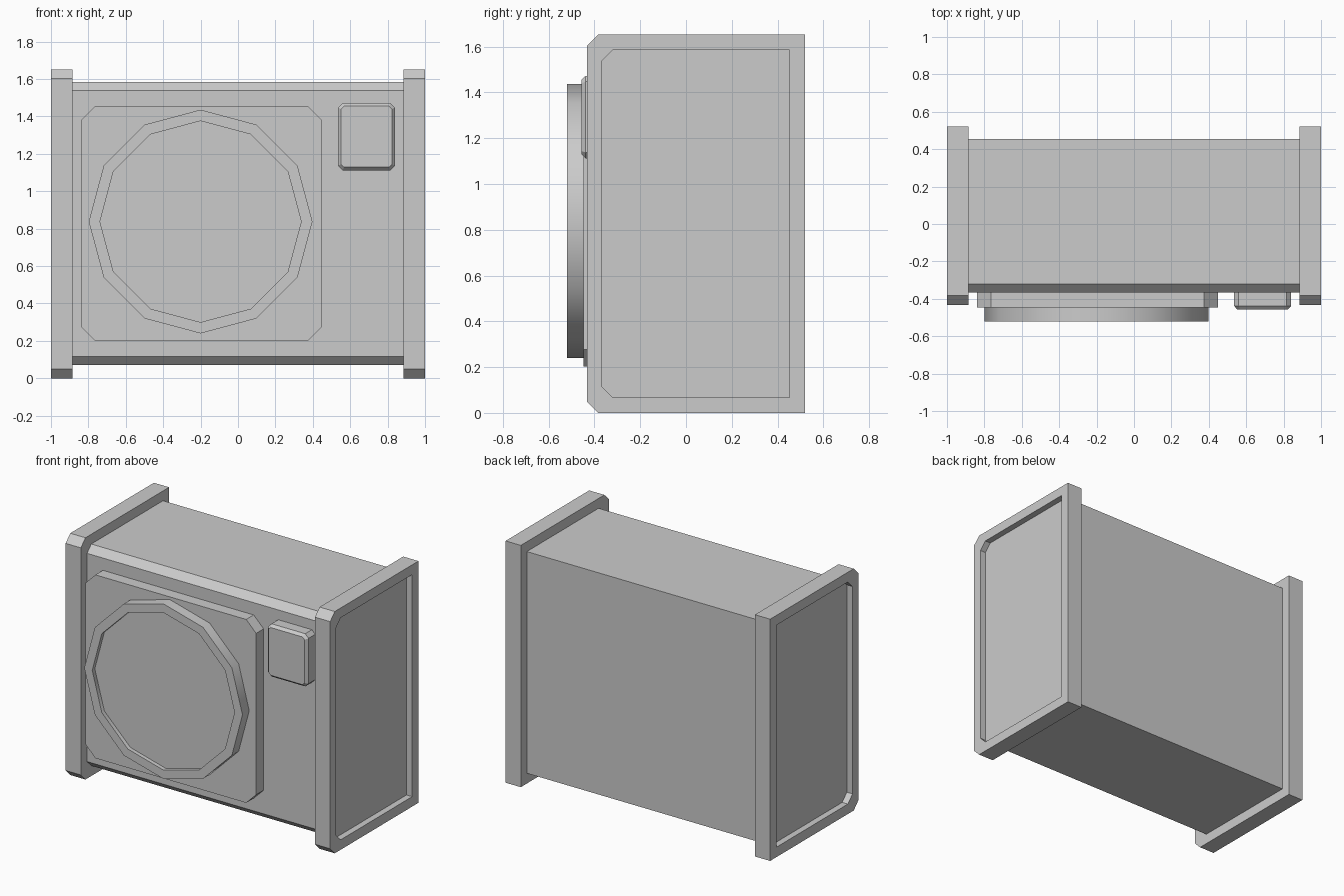
import bpy, bmesh, math

if "Cube" in bpy.data.objects:
    bpy.data.objects.remove(bpy.data.objects["Cube"])


def loft(name, rings):
    """Solid skinned through rings of equal point count, capped at both ends."""
    bm = bmesh.new()
    loops = [[bm.verts.new(p) for p in ring] for ring in rings]
    n = len(loops[0])
    for a, b in zip(loops, loops[1:]):
        for i in range(n):
            j = (i + 1) % n
            bm.faces.new((a[i], a[j], b[j], b[i]))
    bm.faces.new(loops[0])
    bm.faces.new(loops[-1])
    bmesh.ops.recalc_face_normals(bm, faces=bm.faces)
    mesh = bpy.data.meshes.new(name)
    bm.to_mesh(mesh)
    bm.free()
    obj = bpy.data.objects.new(name, mesh)
    bpy.context.collection.objects.link(obj)
    return obj


def side_ring(x, y0, y1, z0, z1, c):
    """Side outline with only the front corners chamfered."""
    return [(x, y1, z0), (x, y1, z1), (x, y0 + c, z1),
            (x, y0, z1 - c), (x, y0, z0 + c), (x, y0 + c, z0)]


def front_ring(y, x0, x1, z0, z1, c):
    """Front-facing rectangle with all corners chamfered."""
    return [(x0 + c, y, z0), (x1 - c, y, z0), (x1, y, z0 + c), (x1, y, z1 - c),
            (x1 - c, y, z1), (x0 + c, y, z1), (x0, y, z1 - c), (x0, y, z0 + c)]


def dial_ring(y, r, sides=12):
    return [(-0.2 + r * math.cos(2 * math.pi * i / sides), y,
             0.838 + r * math.sin(2 * math.pi * i / sides)) for i in range(sides)]


# Main case
loft("case_body", [side_ring(x, -0.366, 0.455, 0.07, 1.585, 0.046)
                   for x in (-0.94, 0.94)])

# Raised end frames with a shallow recess on the outside
outer = (-0.433, 0.52, 0, 1.652, 0.05)
inner = (-0.37, 0.452, 0.068, 1.585, 0.05)
for side, s in (("left", -1), ("right", 1)):
    loft(side + "_end_frame", [side_ring(s * 0.885, *outer), side_ring(s, *outer),
                               side_ring(s, *inner), side_ring(s * 0.957, *inner)])

# Front panel behind the speaker
loft("speaker_panel", [front_ring(y, -0.84, 0.45, 0.202, 1.455, 0.075)
                       for y in (-0.35, -0.447)])

# Round speaker rim with recessed face
rim = loft("speaker_rim", [dial_ring(-0.43, 0.598), dial_ring(-0.52, 0.598),
                           dial_ring(-0.52, 0.538), dial_ring(-0.492, 0.538)])
bpy.context.view_layer.objects.active = rim
rim.select_set(True)
bpy.ops.object.shade_smooth_by_angle(angle=math.radians(35))

# Small control button with bevelled front edge
loft("control_button", [front_ring(-0.35, 0.535, 0.84, 1.112, 1.472, 0.025),
                        front_ring(-0.438, 0.535, 0.84, 1.112, 1.472, 0.025),
                        front_ring(-0.457, 0.552, 0.823, 1.129, 1.455, 0.015)])
